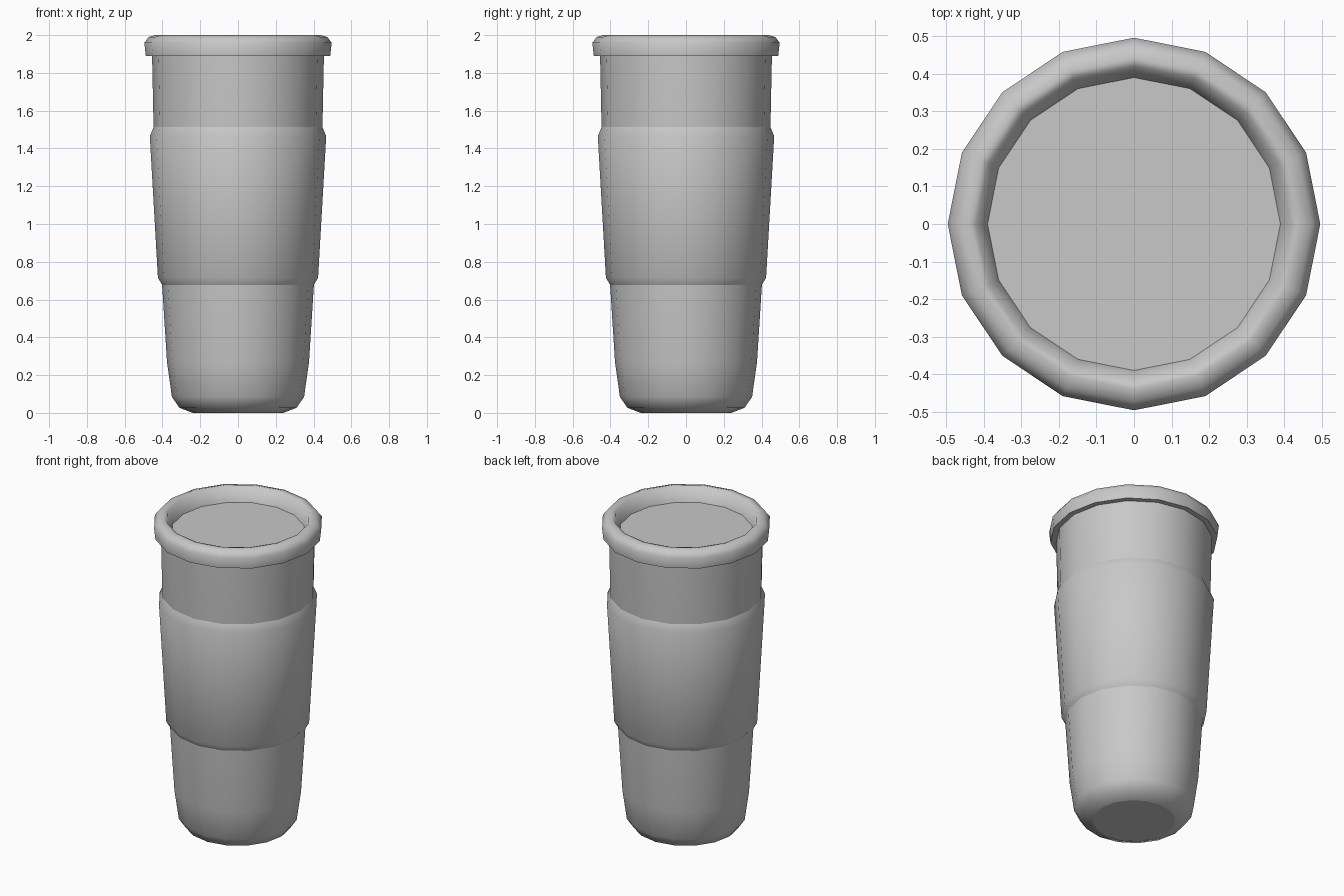
import bpy, bmesh, math

if "Cube" in bpy.data.objects:
    bpy.data.objects.remove(bpy.data.objects["Cube"])

SIDES = 16

grey = bpy.data.materials.new("light_grey")
grey.diffuse_color = (0.58, 0.58, 0.58, 1.0)
grey.use_nodes = True
grey.node_tree.nodes["Principled BSDF"].inputs["Base Color"].default_value = grey.diffuse_color


def lathe(name, profile, cap_start=False, cap_end=False):
    """Spin an (r, z) profile, listed bottom/outside first, around z."""
    bm = bmesh.new()
    rings = []
    for r, z in profile:
        rings.append([bm.verts.new((r * math.cos(2 * math.pi * i / SIDES),
                                    r * math.sin(2 * math.pi * i / SIDES), z))
                      for i in range(SIDES)])
    for a, b in zip(rings, rings[1:]):
        for i in range(SIDES):
            j = (i + 1) % SIDES
            bm.faces.new((a[i], a[j], b[j], b[i]))
    caps = []
    if cap_start:
        caps.append(bm.faces.new(rings[0][::-1]))
    if cap_end:
        caps.append(bm.faces.new(rings[-1]))
    # Caps get a crisp border so they stay flat
    for f in caps:
        for e in f.edges:
            e.smooth = False
    mesh = bpy.data.meshes.new(name)
    bm.to_mesh(mesh)
    bm.free()
    mesh.materials.append(grey)
    obj = bpy.data.objects.new(name, mesh)
    bpy.context.collection.objects.link(obj)
    bpy.ops.object.select_all(action='DESELECT')
    obj.select_set(True)
    bpy.context.view_layer.objects.active = obj
    bpy.ops.object.shade_smooth_by_angle(angle=math.radians(60),
                                         keep_sharp_edges=True)
    return obj


# Tapered cup with a rounded foot
lathe("cup_body", [(0.24, 0.0), (0.31, 0.027), (0.35, 0.085), (0.376, 0.27),
                   (0.402, 0.68), (0.447, 1.51), (0.455, 1.895)],
      cap_start=True)

# Raised grip sleeve with bevelled edges
lathe("grip_sleeve", [(0.40, 0.675), (0.424, 0.715), (0.467, 1.465),
                      (0.446, 1.515)])

# Lid: flat underside, rounded rim, sunken top
lathe("lid", [(0.44, 1.89), (0.488, 1.89), (0.496, 1.96), (0.473, 1.99),
              (0.44, 2.0), (0.42, 1.995), (0.39, 1.91)], cap_end=True)
